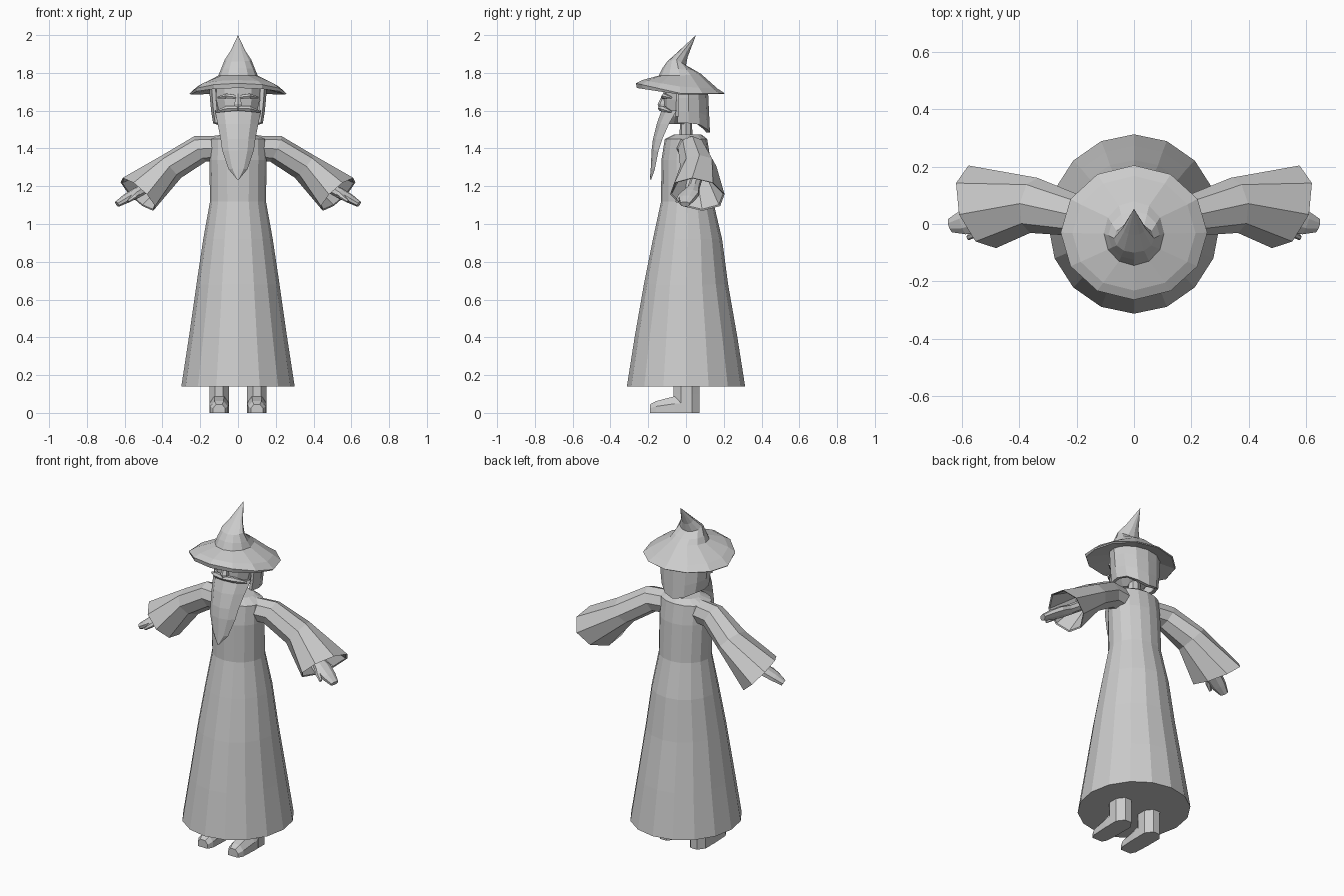
import bpy, bmesh, math
from mathutils import Vector

grey = bpy.data.materials.new("light_grey")
grey.diffuse_color = (0.6, 0.6, 0.6, 1)


def finish(name, bm):
    bmesh.ops.recalc_face_normals(bm, faces=bm.faces)
    me = bpy.data.meshes.new(name)
    bm.to_mesh(me)
    bm.free()
    ob = bpy.data.objects.new(name, me)
    me.materials.append(grey)
    bpy.context.collection.objects.link(ob)
    return ob


def loft(name, rings, closed=True, side=1):
    """Skin a list of equal-length rings; closed rings get end caps."""
    bm = bmesh.new()
    vs = [[bm.verts.new((p[0] * side, p[1], p[2])) for p in r] for r in rings]
    n = len(vs[0])
    for a, b in zip(vs, vs[1:]):
        for i in range(n if closed else n - 1):
            j = (i + 1) % n
            bm.faces.new((a[i], a[j], b[j], b[i]))
    if closed:
        bm.faces.new(vs[0])
        bm.faces.new(vs[-1])
    bmesh.ops.remove_doubles(bm, verts=bm.verts, dist=0.0005)
    return finish(name, bm)


def flat(n, z, rx, ry, cy=0, cx=0, off=0):
    """Horizontal ellipse ring."""
    return [(cx + rx * math.cos(off + i * math.tau / n),
             cy + ry * math.sin(off + i * math.tau / n), z) for i in range(n)]


def tilted(c, normal, ru, rv, n=8, off=0):
    """Ellipse ring across a limb axis; ru runs front to back, rv up and down."""
    nrm = Vector(normal).normalized()
    u = Vector((-nrm.y, nrm.x, 0)).normalized()
    v = nrm.cross(u)
    return [Vector(c) + u * ru * math.cos(off + i * math.tau / n)
            + v * rv * math.sin(off + i * math.tau / n) for i in range(n)]


# Robe
loft("robe", [flat(16, *r) for r in (
    (0.14, 0.30, 0.313), (0.40, 0.26, 0.272), (0.68, 0.22, 0.223),
    (0.92, 0.184, 0.183, 0.008), (1.12, 0.148, 0.138, 0.006),
    (1.34, 0.152, 0.13), (1.45, 0.15, 0.112), (1.475, 0.09, 0.07, 0.01))])

# Neck and head
loft("neck", [flat(8, 1.45, 0.04, 0.035), flat(8, 1.58, 0.035, 0.03)])
loft("head", [flat(10, *r, off=math.pi / 10) for r in (
    (1.53, 0.05, 0.05, -0.05), (1.57, 0.10, 0.085, -0.03),
    (1.66, 0.122, 0.10, -0.02), (1.74, 0.12, 0.10, -0.02))])

# Hair: shell around sides and back, dipping to a point behind
rows = []
for t in (0, 0.35, 0.7, 1):
    row = []
    for i in range(9):
        a = math.radians(-25 + 230 * i / 8)
        s = max(math.sin(a), 0)
        bottom = 1.535 - 0.05 * s ** 3
        rx = 0.142 - 0.02 * t ** 2
        row.append((rx * math.cos(a), 0.005 + (0.10 + 0.012 * t) * math.sin(a),
                    1.74 + (bottom - 1.74) * t))
    rows.append(row)
hair = loft("hair", rows, closed=False)
m = hair.modifiers.new("thickness", 'SOLIDIFY')
m.thickness = 0.02
m.offset = 0


def slab(z, w, front, back):
    """Curved beard cross-section."""
    mid = front + (back - front) * 0.3
    return [(-w, back, z), (-w * 0.6, mid, z), (0, front, z),
            (w * 0.6, mid, z), (w, back, z), (0, back, z)]


# Beard
loft("beard", [slab(*r) for r in (
    (1.60, 0.122, -0.13, -0.05), (1.53, 0.108, -0.155, -0.09),
    (1.45, 0.092, -0.175, -0.125), (1.39, 0.084, -0.182, -0.145),
    (1.29, 0.05, -0.187, -0.165), (1.235, 0.004, -0.192, -0.184))])

# Nose, brows and moustache
loft("nose", [flat(6, *r, off=math.pi / 6) for r in (
    (1.615, 0.02, 0.02, -0.125), (1.635, 0.022, 0.025, -0.125),
    (1.69, 0.012, 0.012, -0.11))])
for name, side in (("right", 1), ("left", -1)):
    loft("brow_" + name, [
        tilted((0.01, -0.12, 1.672), (1, 0.15, 0), 0.014, 0.012, 6),
        tilted((0.06, -0.115, 1.678), (1, 0.3, 0), 0.014, 0.014, 6),
        tilted((0.105, -0.08, 1.67), (1, 0.6, 0), 0.008, 0.006, 6)], side=side)
    loft("moustache_" + name, [
        tilted((0.0, -0.132, 1.612), (1, 0.1, 0), 0.018, 0.014, 6),
        tilted((0.06, -0.12, 1.61), (1, 0.4, 0), 0.016, 0.017, 6),
        tilted((0.115, -0.08, 1.595), (1, 0.7, 0), 0.006, 0.006, 6)], side=side)


def hat_ring(rx, ry, cy, z_front, z_side, z_back):
    """Horizontal ring whose height differs at front, sides and back."""
    out = []
    for i in range(12):
        c, s = math.cos(i * math.tau / 12), math.sin(i * math.tau / 12)
        z = z_side + max(-s, 0) * (z_front - z_side) + max(s, 0) * (z_back - z_side)
        out.append((rx * c, cy + ry * s, z))
    return out


# Hat: underside, brim, crown and bent tip
loft("hat", [hat_ring(*r) for r in (
    (0.13, 0.11, -0.025, 1.73, 1.72, 1.72),
    (0.25, 0.23, -0.03, 1.72, 1.685, 1.688),
    (0.256, 0.235, -0.03, 1.745, 1.692, 1.692),
    (0.215, 0.20, -0.032, 1.762, 1.728, 1.716),
    (0.105, 0.112, -0.033, 1.785, 1.785, 1.795),
    (0.09, 0.085, -0.04, 1.825, 1.82, 1.815),
    (0.07, 0.05, -0.05, 1.86, 1.87, 1.84),
    (0.04, 0.024, -0.015, 1.915, 1.915, 1.885),
    (0.0, 0.0, 0.053, 2.0, 2.0, 2.0))])

for name, side in (("right", 1), ("left", -1)):
    # Sleeve flaring to a hollow cuff
    cuff_n = (0.66, -0.22, -0.68)
    loft("sleeve_" + name, [
        tilted((0.09, 0.015, 1.40), (1, 0, -0.1), 0.07, 0.068),
        tilted((0.20, 0.03, 1.398), (0.88, 0.12, -0.4), 0.072, 0.074),
        tilted((0.35, 0.065, 1.305), (0.77, 0.1, -0.63), 0.097, 0.078),
        tilted((0.53, 0.06, 1.157), cuff_n, 0.152, 0.122),
        tilted((0.527, 0.06, 1.16), cuff_n, 0.143, 0.114),
        tilted((0.39, 0.06, 1.275), (0.77, 0.0, -0.63), 0.075, 0.06)], side=side)
    # Hand: wrist, palm, tapering fingers
    d = (0.82, -0.25, -0.5)
    q = math.pi / 8
    loft("hand_" + name, [
        tilted((0.37, 0.065, 1.27), d, 0.03, 0.03, off=q),
        tilted((0.49, 0.04, 1.19), d, 0.033, 0.028, off=q),
        tilted((0.545, 0.022, 1.16), d, 0.052, 0.028, off=q),
        tilted((0.595, 0.005, 1.132), d, 0.045, 0.024, off=q),
        tilted((0.64, -0.005, 1.105), d, 0.026, 0.016, off=q)], side=side)
    loft("thumb_" + name, [
        tilted((0.52, 0.01, 1.175), (0.5, -0.8, -0.4), 0.018, 0.018, 6),
        tilted((0.55, -0.03, 1.145), (0.6, -0.6, -0.5), 0.016, 0.015, 6),
        tilted((0.58, -0.048, 1.12), (0.8, -0.3, -0.5), 0.009, 0.008, 6)], side=side)
    # Leg and shoe
    loft("leg_" + name, [
        flat(8, 0.0, 0.056, 0.074, 0.003, 0.1, math.pi / 8),
        flat(8, 0.10, 0.056, 0.074, 0.003, 0.1, math.pi / 8),
        flat(8, 0.30, 0.058, 0.076, 0.003, 0.1, math.pi / 8)], side=side)
    shoe = []
    for y, w, h in ((-0.19, 0.032, 0.045), (-0.16, 0.047, 0.062),
                    (-0.06, 0.052, 0.088), (0.02, 0.05, 0.10)):
        shoe.append([(0.1 - w, y, 0), (0.1 - w, y, h * 0.55), (0.1 - w * 0.5, y, h),
                     (0.1 + w * 0.5, y, h), (0.1 + w, y, h * 0.55), (0.1 + w, y, 0)])
    loft("shoe_" + name, shoe, side=side)
